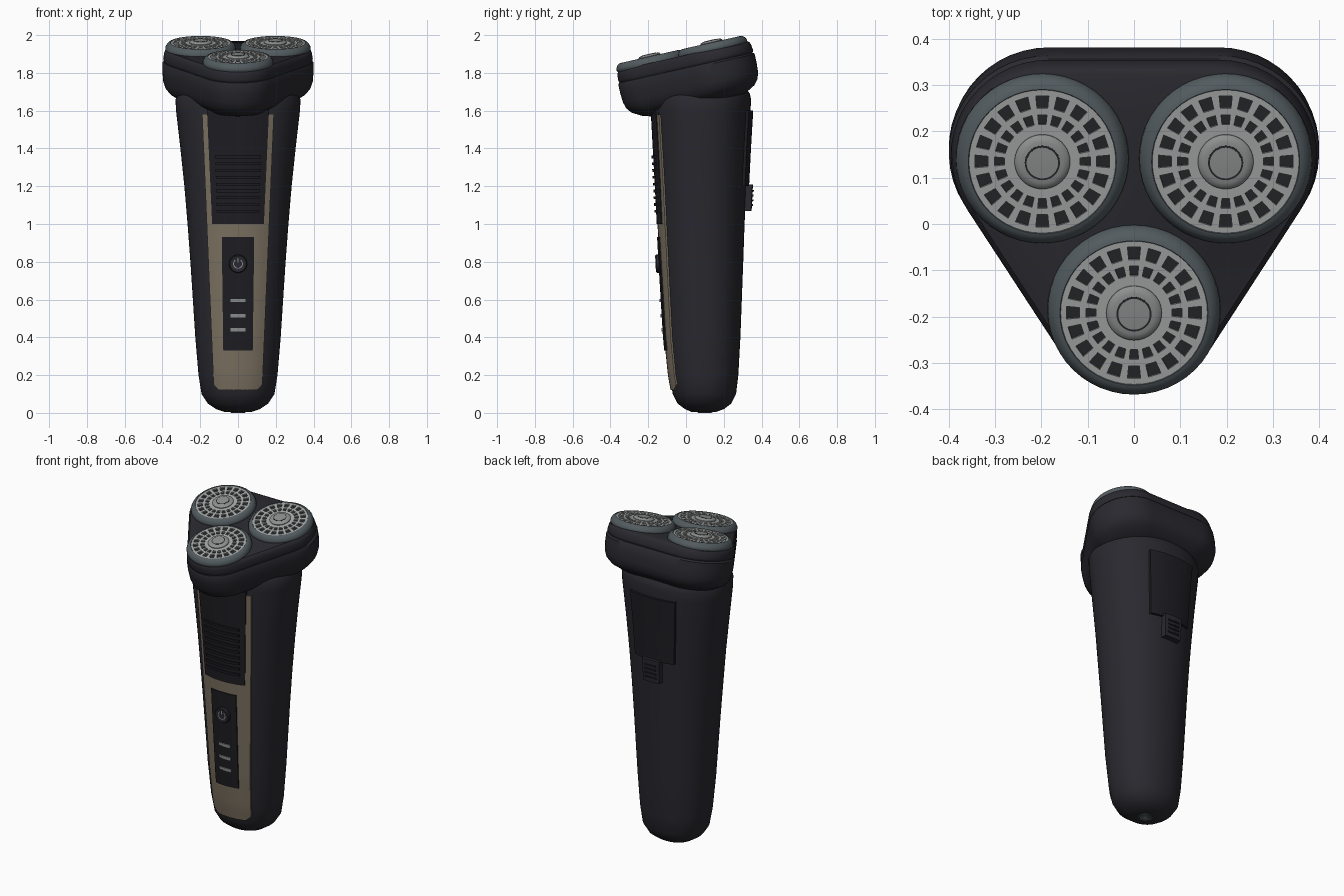
import bpy, bmesh
from math import sin, cos, pi, radians, copysign
from mathutils import Matrix, Vector

if "Cube" in bpy.data.objects:
    bpy.data.objects.remove(bpy.data.objects["Cube"])


def material(name, r, g, b):
    m = bpy.data.materials.new(name)
    m.use_nodes = True
    m.diffuse_color = (r, g, b, 1)
    m.node_tree.nodes["Principled BSDF"].inputs["Base Color"].default_value = (r, g, b, 1)
    return m


SHELL = material("charcoal shell", .022, .022, .029)
GRIP = material("black grip", .013, .013, .017)
TAN = material("bronze trim", .20, .165, .12)
RING = material("blue grey ring", .085, .105, .115)
FOIL = material("pale steel", .38, .39, .39)
SLOT = material("dark slot", .018, .021, .023)
CAP = material("grey steel", .27, .28, .28)


def finish(name, bm, mats, matrix=None, angle=35):
    bmesh.ops.recalc_face_normals(bm, faces=bm.faces)
    me = bpy.data.meshes.new(name)
    bm.to_mesh(me)
    bm.free()
    for m in mats:
        me.materials.append(m)
    ob = bpy.data.objects.new(name, me)
    bpy.context.collection.objects.link(ob)
    if matrix:
        ob.matrix_world = matrix
    bpy.ops.object.select_all(action='DESELECT')
    ob.select_set(True)
    bpy.context.view_layer.objects.active = ob
    bpy.ops.object.shade_smooth_by_angle(angle=radians(angle))
    return ob


def loft(name, rings, mat, matrix=None, angle=35):
    bm = bmesh.new()
    rows = [[bm.verts.new(p) for p in ring] for ring in rings]
    n = len(rows[0])
    for a, b in zip(rows, rows[1:]):
        for i in range(n):
            j = (i + 1) % n
            bm.faces.new((a[i], a[j], b[j], b[i]))
    bm.faces.new(rows[0][::-1])
    bm.faces.new(rows[-1])
    return finish(name, bm, [mat], matrix, angle)


def lathe(name, profile, mat, matrix=None, n=48):
    rings = [[(r * cos(2 * pi * i / n), r * sin(2 * pi * i / n), z) for i in range(n)]
             for r, z in profile]
    return loft(name, rings, mat, matrix)


# Handle: height, half width, front y, back y
SECTIONS = [(.005, .07, .03, .16), (.02, .115, -.005, .2), (.05, .16, -.045, .24),
            (.1, .193, -.07, .265), (.2, .209, -.088, .277), (.4, .226, -.108, .288),
            (.8, .252, -.132, .303), (1.0, .267, -.143, .31), (1.2, .284, -.153, .32),
            (1.4, .305, -.164, .33), (1.6, .328, -.175, .342), (1.66, .331, -.175, .344),
            (1.69, .315, -.165, .338), (1.73, .28, -.14, .31)]
POWER = 2.2


def section(z):
    for a, b in zip(SECTIONS, SECTIONS[1:]):
        if z <= b[0]:
            t = (z - a[0]) / (b[0] - a[0])
            return [u + (v - u) * t for u, v in zip(a[1:], b[1:])]
    return SECTIONS[-1][1:]


def surface_y(x, z, side=-1):
    hw, yf, yb = section(z)
    bulge = max(0, 1 - abs(x / hw) ** POWER) ** (1 / POWER)
    return (yf + yb) / 2 + side * (yb - yf) / 2 * bulge


def rounded(v):
    return copysign(abs(v) ** (2 / POWER), v)


def handle_ring(z, hw, yf, yb, n=64):
    return [(hw * rounded(cos(2 * pi * i / n)),
             (yf + yb) / 2 + (yb - yf) / 2 * rounded(sin(2 * pi * i / n)), z) for i in range(n)]


loft("handle", [handle_ring(*s) for s in SECTIONS], SHELL, angle=50)


# Panel that follows the handle surface and stands proud of it
def panel(name, mat, z0, z1, w0, w1, proud, side=-1, nx=12, nz=24, corner=0):
    bm = bmesh.new()
    rows = []
    for j in range(nz + 1):
        z = z0 + (z1 - z0) * j / nz
        w = w0 + (w1 - w0) * j / nz
        if z - z0 < corner:
            w -= corner - (corner ** 2 - (corner - z + z0) ** 2) ** .5
        xs = [w * (2 * i / nx - 1) for i in range(nx + 1)]
        rows.append([bm.verts.new((x, surface_y(x, z, side) + side * proud, z)) for x in xs])
    for a, b in zip(rows, rows[1:]):
        for i in range(nx):
            bm.faces.new((a[i], a[i + 1], b[i + 1], b[i]))
    rim = bmesh.ops.extrude_edge_only(bm, edges=[e for e in bm.edges if e.is_boundary])
    bmesh.ops.translate(bm, vec=(0, -side * (proud + .01), 0),
                        verts=[v for v in rim["geom"] if isinstance(v, bmesh.types.BMVert)])
    return finish(name, bm, [mat])


panel("bronze_front_panel", TAN, .12, 1.58, .128, .19, .008, nz=48, corner=.03)
panel("front_grip", GRIP, 1.0, 1.62, .137, .165, .012)
for i in range(9):
    z = 1.06 + i * .036
    panel("grip_rib", GRIP, z, z + .014, .112 + i * .001, .113 + i * .001, .021, nz=1)
panel("control_panel", GRIP, .33, .93, .078, .086, .014)
for z in (.44, .515, .595):
    panel("indicator_light", CAP, z - .009, z + .009, .04, .04, .02, nz=1, nx=4)

# Power button with its mark
button = Matrix.Translation((0, surface_y(0, .79) - .01, .79)) @ Matrix.Rotation(radians(93), 4, 'X')
lathe("power_button", [(.048, -.01), (.048, .014), (.043, .02), (.036, .018)], SHELL, button)


def flat_strip(name, pairs, z, mat, matrix):
    bm = bmesh.new()
    rows = [[bm.verts.new((x, y, z)) for x, y in pair] for pair in pairs]
    for a, b in zip(rows, rows[1:]):
        bm.faces.new((a[0], b[0], b[1], a[1]))
    bmesh.ops.solidify(bm, geom=bm.faces[:], thickness=.002)
    return finish(name, bm, [mat], matrix)


arc = [radians(125 + 290 * i / 24) for i in range(25)]
flat_strip("power_mark_arc", [[(r * cos(a), r * sin(a)) for r in (.021, .026)] for a in arc],
           .0205, CAP, button)
flat_strip("power_mark_bar", [[(-.0025, y), (.0025, y)] for y in (.006, .03)], .0205, CAP, button)

# Back trimmer cover and slider
panel("trimmer_cover", GRIP, 1.2, 1.6, .135, .155, .014, side=1)
panel("trimmer_slider", SHELL, 1.07, 1.21, .055, .06, .034, side=1, nx=4, nz=4)
for i in range(4):
    panel("slider_rib", GRIP, 1.095 + i * .025, 1.105 + i * .025, .038, .038, .04,
          side=1, nx=2, nz=1)

# Charging socket underneath
socket = Matrix.Translation((0, .1, .005)) @ Matrix.Rotation(pi, 4, 'X')
lathe("socket_rim", [(.04, -.005), (.04, .003), (.034, .005), (.028, .002)], RING, socket, 32)
lathe("socket_pin", [(.012, 0), (.012, .004)], CAP, socket, 16)

# Tilted head: a rounded triangle made of three arcs, lofted through scaled rings
head = Matrix.Translation((0, 0, 1.83)) @ Matrix.Rotation(radians(12.7), 4, 'X')
outline = []
for cx, cy, r, a0, a1 in ((.185, .155, .215, -32.3, 90), (-.185, .155, .215, 90, 212.3),
                          (0, -.175, .195, 212.3, 327.7)):
    for i in range(17):
        a = radians(a0 + (a1 - a0) * i / 16)
        if i or cx:
            outline.append((cx + r * cos(a), cy + r * sin(a)))
outline = [p for i, p in enumerate(outline) if (Vector(p) - Vector(outline[i - 1])).length > 1e-4]


def head_rings(profile):
    return [[(x * s, y * s, z) for x, y in outline] for s, z in profile]


loft("head_base", head_rings([(.45, -.23), (.75, -.203), (.9, -.172), (.96, -.145), (.99, -.11),
                              (1, -.06), (1, -.012), (.985, -.004), (.97, -.002)]), SHELL, head)
loft("head_top", head_rings([(.97, -.006), (.985, .004), (.99, .012), (.98, .04), (.965, .055),
                             (.935, .063)]), SHELL, head)


# Slotted foil disc: alternate faces of two bands are sunk and darkened
def foil_disc(matrix, count=20):
    bm = bmesh.new()
    radii = (.05, .082, .104, .118, .146, .16)
    angles = [2 * pi * (k + d) / count for k in range(count) for d in (-.31, .31)]
    rows = [[bm.verts.new((r * cos(a), r * sin(a), .096)) for a in angles] for r in radii]
    slots = []
    for band, (a, b) in enumerate(zip(rows, rows[1:])):
        for k in range(2 * count):
            j = (k + 1) % (2 * count)
            f = bm.faces.new((a[k], b[k], b[j], a[j]))
            if band in (1, 3) and k % 2 == 0:
                slots.append(f)
    sunk = bmesh.ops.extrude_discrete_faces(bm, faces=slots)["faces"]
    for f in sunk:
        f.material_index = 1
        bmesh.ops.translate(bm, verts=f.verts[:], vec=(0, 0, -.008))
    return finish("foil_disc", bm, [FOIL, SLOT], matrix)


for x, y in ((-.198, .16), (.198, .16), (0, -.175)):
    place = head @ Matrix.Translation((x, y, 0))
    lathe("cutter_ring", [(.18, .05), (.187, .062), (.186, .074), (.178, .088), (.168, .096),
                          (.16, .098), (.157, .094), (.157, .08)], RING, place)
    foil_disc(place)
    lathe("cutter_cap", [(.06, .09), (.06, .1), (.055, .106), (.045, .109), (.02, .11)], CAP, place)
    lathe("cap_groove", [(.038, .1), (.038, .1105), (.034, .1105)], SLOT, place)
    lathe("cap_centre", [(.034, .1), (.034, .111), (.01, .112)], CAP, place)
